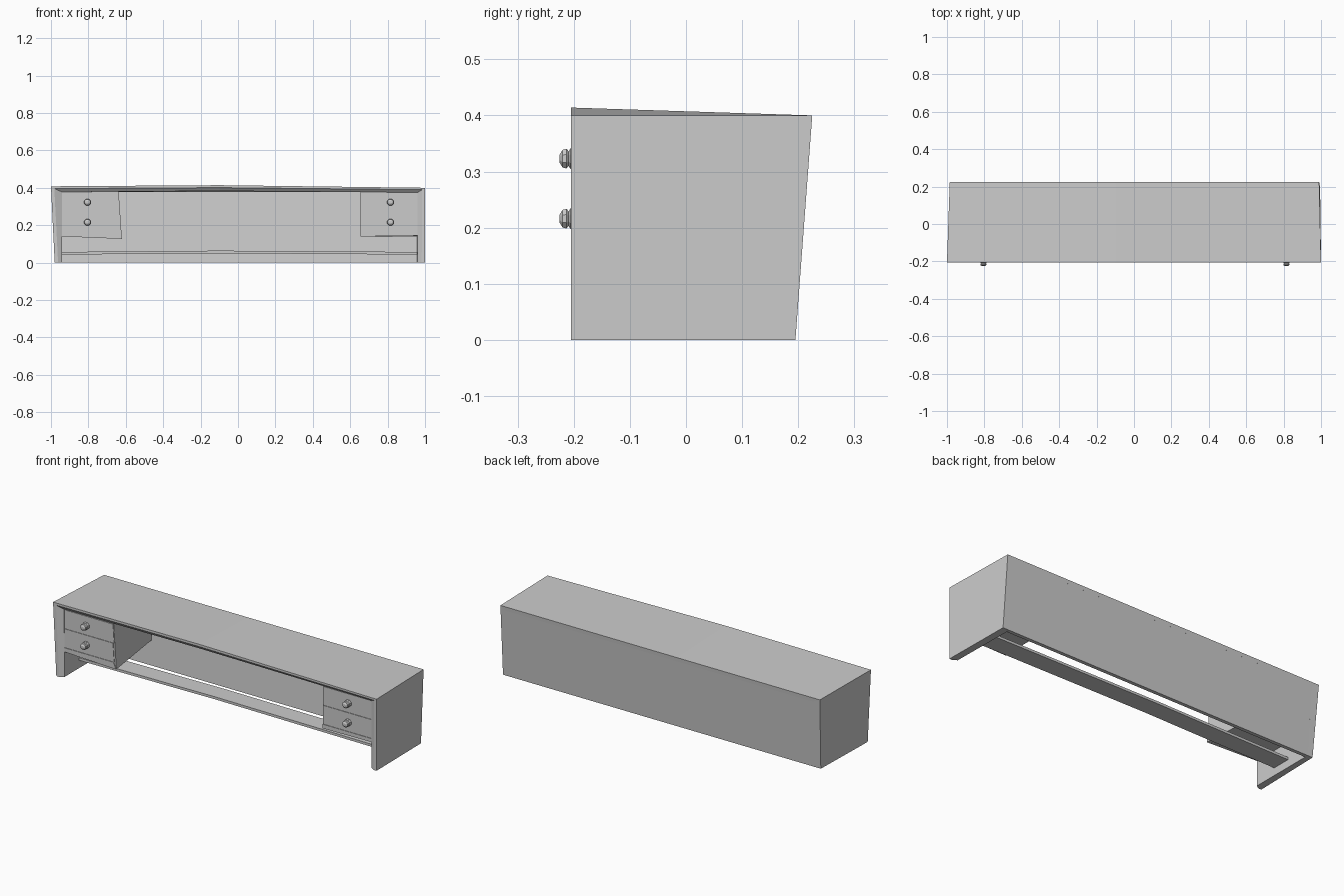
import bpy, bmesh, math

if "Cube" in bpy.data.objects:
    bpy.data.objects.remove(bpy.data.objects["Cube"])


def loft(name, sections):
    """Skin matching cross-sections and cap both ends."""
    bm = bmesh.new()
    rings = [[bm.verts.new(p) for p in s] for s in sections]
    n = len(rings[0])
    for a, b in zip(rings, rings[1:]):
        for i in range(n):
            j = (i + 1) % n
            bm.faces.new((a[i], a[j], b[j], b[i]))
    bm.faces.new(rings[0])
    bm.faces.new(rings[-1][::-1])
    bmesh.ops.recalc_face_normals(bm, faces=bm.faces)
    me = bpy.data.meshes.new(name)
    bm.to_mesh(me)
    bm.free()
    ob = bpy.data.objects.new(name, me)
    bpy.context.collection.objects.link(ob)
    return ob


def quad(y, x0, x1, z0, z1, skew=0.0, drop=0.0):
    """Upright rectangle at depth y; skew and drop move its lower right corner."""
    return [(x0, y, z0), (x1 + skew, y, z0 - drop), (x1, y, z1), (x0, y, z1)]


# Outer shell: left side, bowed top and right side with a chamfered front lip
F, C = -0.205, -0.19
loft("desk_shell", [
    [(-.98, F, 0), (-.962, F, 0), (-.94, C, 0), (-.94, .195, 0), (-.97, .195, 0)],
    [(-1, F, .408), (-.982, F, .396), (-.942, C, .378), (-.94, .223, .378), (-.985, .225, .40)],
    [(-.1, F, .414), (-.1, F, .401), (-.1, C, .383), (-.1, .223, .378), (-.1, .225, .40)],
    [(1, F, .40), (.985, F, .39), (.96, C, .375), (.955, .223, .378), (.99, .225, .40)],
    [(1, F, 0), (.982, F, 0), (.96, C, 0), (.955, .195, 0), (.995, .195, 0)],
])

# Leaning back panel
loft("back_panel", [
    [(-.94, .175, 0), (.955, .175, 0), (.955, .195, 0), (-.94, .195, 0)],
    [(-.94, .203, .379), (.955, .203, .379), (.955, .223, .379), (-.94, .223, .379)],
])

# Slightly bowed footrest board
loft("foot_rail", [
    [(x, -.06, z), (x, .045, z), (x, .045, z + .014), (x, -.06, z + .014)]
    for x, z in ((-.94, .043), (-.1, .05), (.957, .043))])


def knob(name, x, z):
    # Low-poly turned pull: collar, neck, rounded head
    prof = [(.020, C), (.020, -.206), (.014, -.209), (.019, -.213), (.017, -.220), (.008, -.225)]
    n = 8
    loft(name, [[(x + r * math.cos(2 * math.pi * (i + .5) / n), y,
                  z + r * math.sin(2 * math.pi * (i + .5) / n)) for i in range(n)]
                for r, y in prof])


# Drawer cabinets, each with two fronts and two knobs
for side, x0, x1, back0, back1, skew, drop, kx in (
        ("left", -.942, -.638, -.94, -.66, .017, .013, -.805),
        ("right", .656, .96, .66, .955, 0, -.004, .815)):
    loft(side + "_cabinet", [
        quad(-.187, x0, x1, .14, .379, skew, drop),
        quad(.18, back0, back1, .14, .379)])
    for row, z0, z1, kz in (("lower", .166, .269, .216), ("upper", .272, .375, .323)):
        loft(f"{side}_{row}_drawer", [
            quad(C, x0 + .003, x1 - .002, z0, z1, skew * .4),
            quad(-.18, x0 + .003, x1 - .002, z0, z1, skew * .4)])
        knob(f"{side}_{row}_knob", kx, kz)
    # Bottom rail beneath the drawers
    loft(side + "_cabinet_rail", [
        quad(C, x0, x1, .14, .163, skew, drop),
        quad(-.18, x0, x1, .14, .163, skew, drop)])
